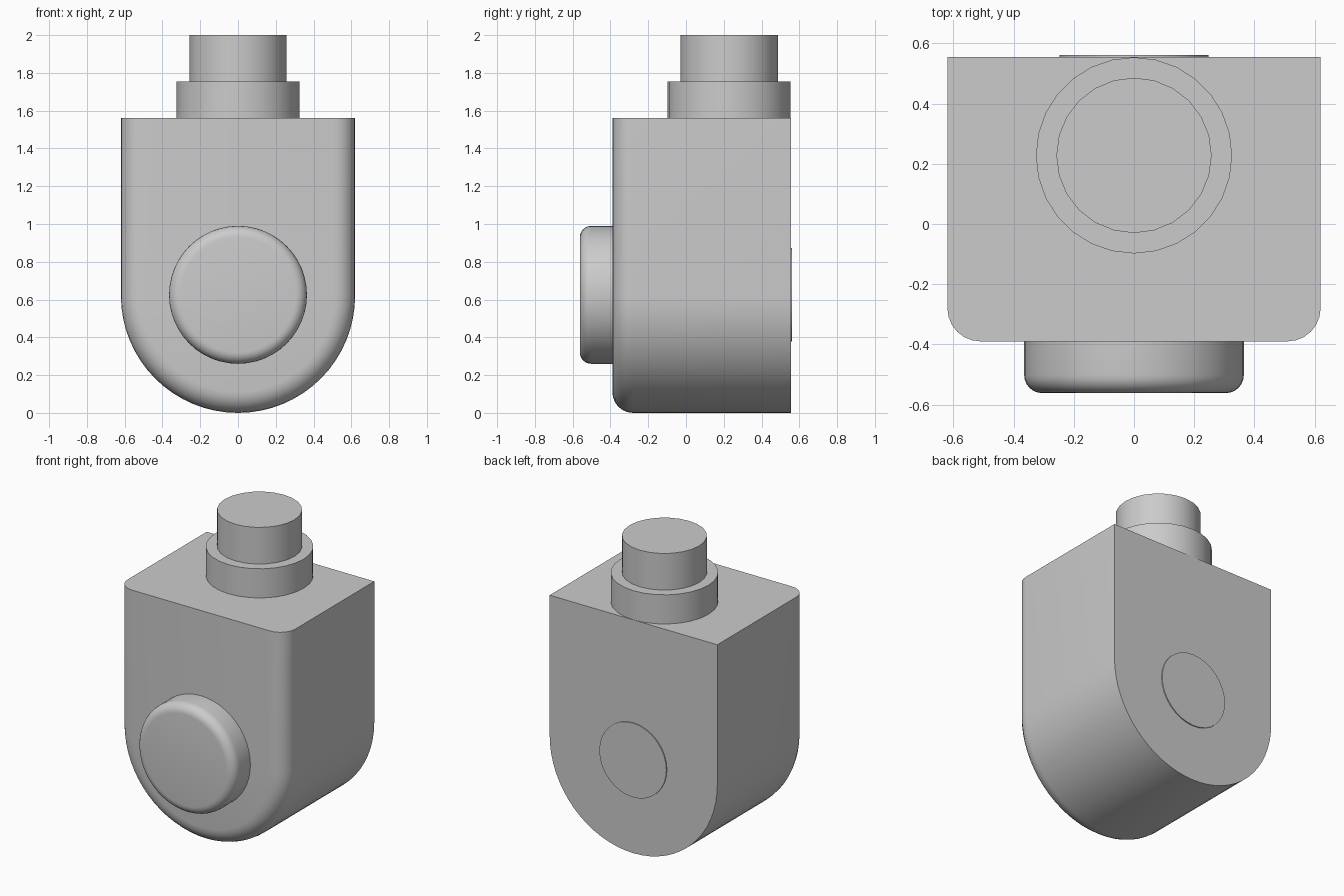
import bpy, bmesh, math
from mathutils import Matrix

cube = bpy.data.objects.get("Cube")
if cube:
    bpy.data.objects.remove(cube, do_unlink=True)

grey = bpy.data.materials.new("plain grey")
grey.use_nodes = True
GREY = (0.6, 0.6, 0.6, 1)
grey.diffuse_color = GREY
grey.node_tree.nodes["Principled BSDF"].inputs["Base Color"].default_value = GREY


def loft(name, rings, matrix=Matrix()):
    """Skin a stack of equal closed rings and cap both ends."""
    bm = bmesh.new()
    loops = [[bm.verts.new(p) for p in ring] for ring in rings]
    n = len(loops[0])
    for a, b in zip(loops, loops[1:]):
        for i in range(n):
            j = (i + 1) % n
            bm.faces.new((a[i], a[j], b[j], b[i]))
    bm.faces.new(loops[0])
    bm.faces.new(loops[-1])
    bmesh.ops.recalc_face_normals(bm, faces=bm.faces)
    bm.transform(matrix)
    mesh = bpy.data.meshes.new(name)
    bm.to_mesh(mesh)
    bm.free()
    obj = bpy.data.objects.new(name, mesh)
    bpy.context.collection.objects.link(obj)
    mesh.materials.append(grey)
    bpy.ops.object.select_all(action="DESELECT")
    obj.select_set(True)
    bpy.context.view_layer.objects.active = obj
    bpy.ops.object.shade_smooth_by_angle(angle=math.radians(30))
    return obj


def fillet(r, steps=6):
    """Pairs of (inset, height left below the edge) around a quarter round."""
    for k in range(steps + 1):
        a = math.pi / 2 * k / steps
        yield r * (1 - math.cos(a)), r * (1 - math.sin(a))


def turned(name, profile, matrix, sides):
    """Turn a (radius, height) profile about its local z axis."""
    angles = [2 * math.pi * i / sides for i in range(sides)]
    loft(name, [[(r * math.cos(a), r * math.sin(a), z) for a in angles]
                for r, z in profile], matrix)


# Body: round-bottomed block, front edge rounded except along the flat top
R, TOP, FRONT, BACK = 0.62, 1.56, -0.39, 0.555


def u_ring(inset, y, steps=32):
    r = R - inset
    arc = [math.pi * (1 + i / steps) for i in range(steps + 1)]
    return ([(-r, y, TOP)] + [(r * math.cos(a), y, R + r * math.sin(a)) for a in arc]
            + [(r, y, TOP)])


loft("body", [u_ring(0, BACK)] + [u_ring(d, FRONT + h) for d, h in fillet(0.11)])

# Front knob with a rounded rim
to_front = Matrix.Translation((0, FRONT, 0.625)) @ Matrix.Rotation(math.pi / 2, 4, "X")
KNOB_R, KNOB_H = 0.365, 0.172
turned("front_knob", [(KNOB_R, -0.01)] + [(KNOB_R - d, KNOB_H - h) for d, h in fillet(0.06)],
       to_front, 48)

# Thin round plate on the back
to_back = Matrix.Translation((0, BACK, 0.625)) @ Matrix.Rotation(-math.pi / 2, 4, "X")
turned("back_plate", [(0.248, -0.002), (0.248, 0.007)], to_back, 32)

# Collar and stem on the top
on_top = Matrix.Translation((0, 0.228, TOP))
turned("top_collar", [(0.326, -0.01), (0.326, 0.195)], on_top, 28)
turned("top_stem", [(0.258, 0.18), (0.258, 0.44)], on_top, 24)
